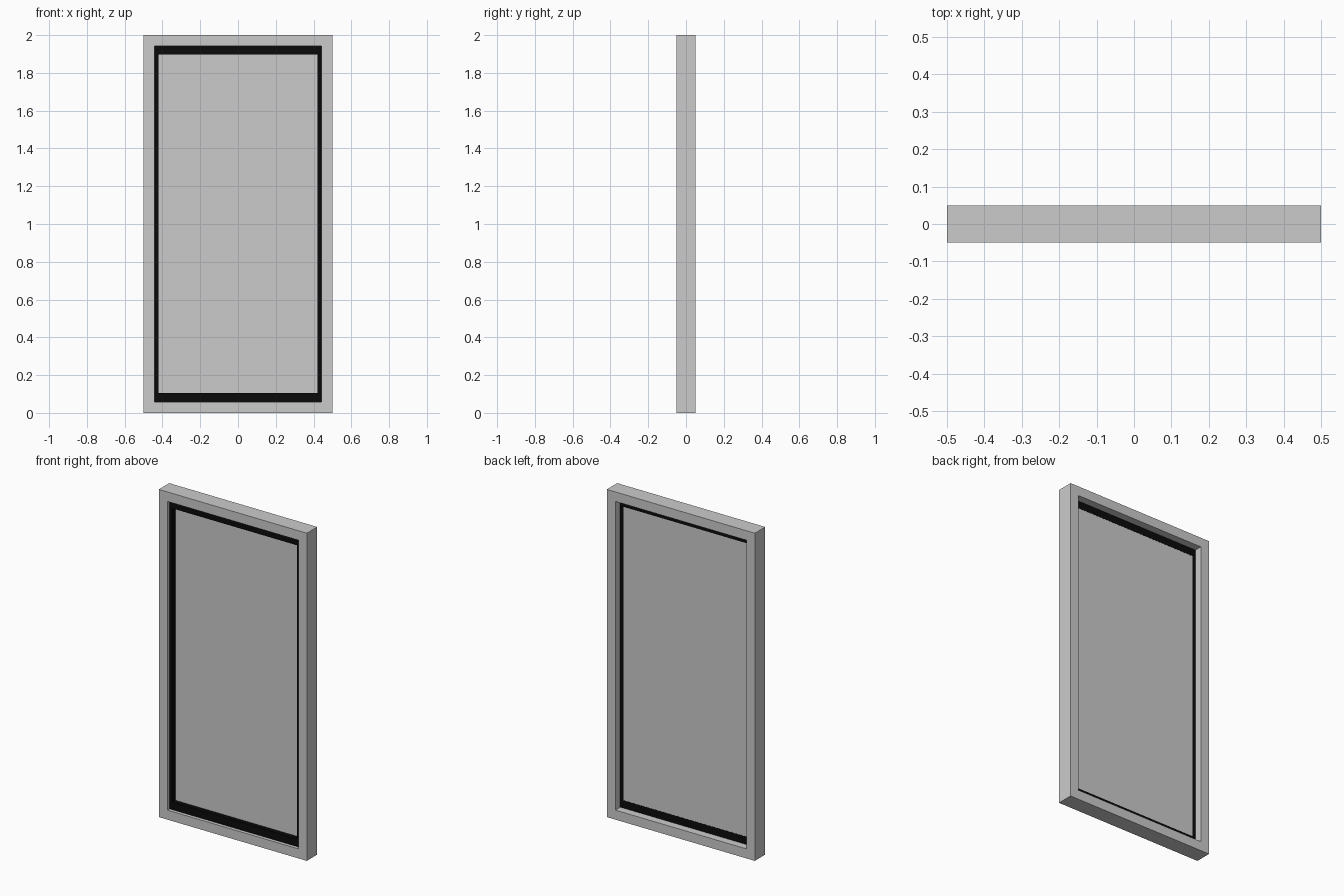
import bpy, bmesh

if "Cube" in bpy.data.objects:
    bpy.data.objects.remove(bpy.data.objects["Cube"])


def ring(name, outer, inner, y0, y1, color=None):
    """Rectangular frame: outer/inner = (half width, z bottom, z top)."""
    bm = bmesh.new()
    loops = []
    for (w, zb, zt), y in ((outer, y0), (inner, y0), (inner, y1), (outer, y1)):
        loops.append([bm.verts.new((x, y, z))
                      for x, z in ((-w, zb), (w, zb), (w, zt), (-w, zt))])
    for a, b in zip(loops, loops[1:] + loops[:1]):
        for i in range(4):
            j = (i + 1) % 4
            bm.faces.new((a[i], a[j], b[j], b[i]))
    bmesh.ops.recalc_face_normals(bm, faces=bm.faces)
    mesh = bpy.data.meshes.new(name)
    bm.to_mesh(mesh)
    bm.free()
    obj = bpy.data.objects.new(name, mesh)
    bpy.context.collection.objects.link(obj)
    if color:
        mat = bpy.data.materials.new(name + "_colour")
        mat.diffuse_color = color
        mat.use_nodes = True
        mat.node_tree.nodes["Principled BSDF"].inputs["Base Color"].default_value = mat.diffuse_color
        mesh.materials.append(mat)
    return obj


opening = (0.442, 0.058, 1.942)
glazing = (0.42, 0.105, 1.897)

# Outer frame
ring("outer_frame", (0.5, 0, 2), opening, -0.05, 0.05)

# Black inner trim, set towards the front
ring("inner_trim", opening, glazing, -0.03, 0.003, (0.003, 0.003, 0.003, 1))

# Thin centre panel
bpy.ops.mesh.primitive_cube_add(size=1, location=(0, 0, (glazing[1] + glazing[2]) / 2))
panel = bpy.context.object
panel.name = "centre_panel"
panel.scale = (2 * glazing[0], 0.004, glazing[2] - glazing[1])
